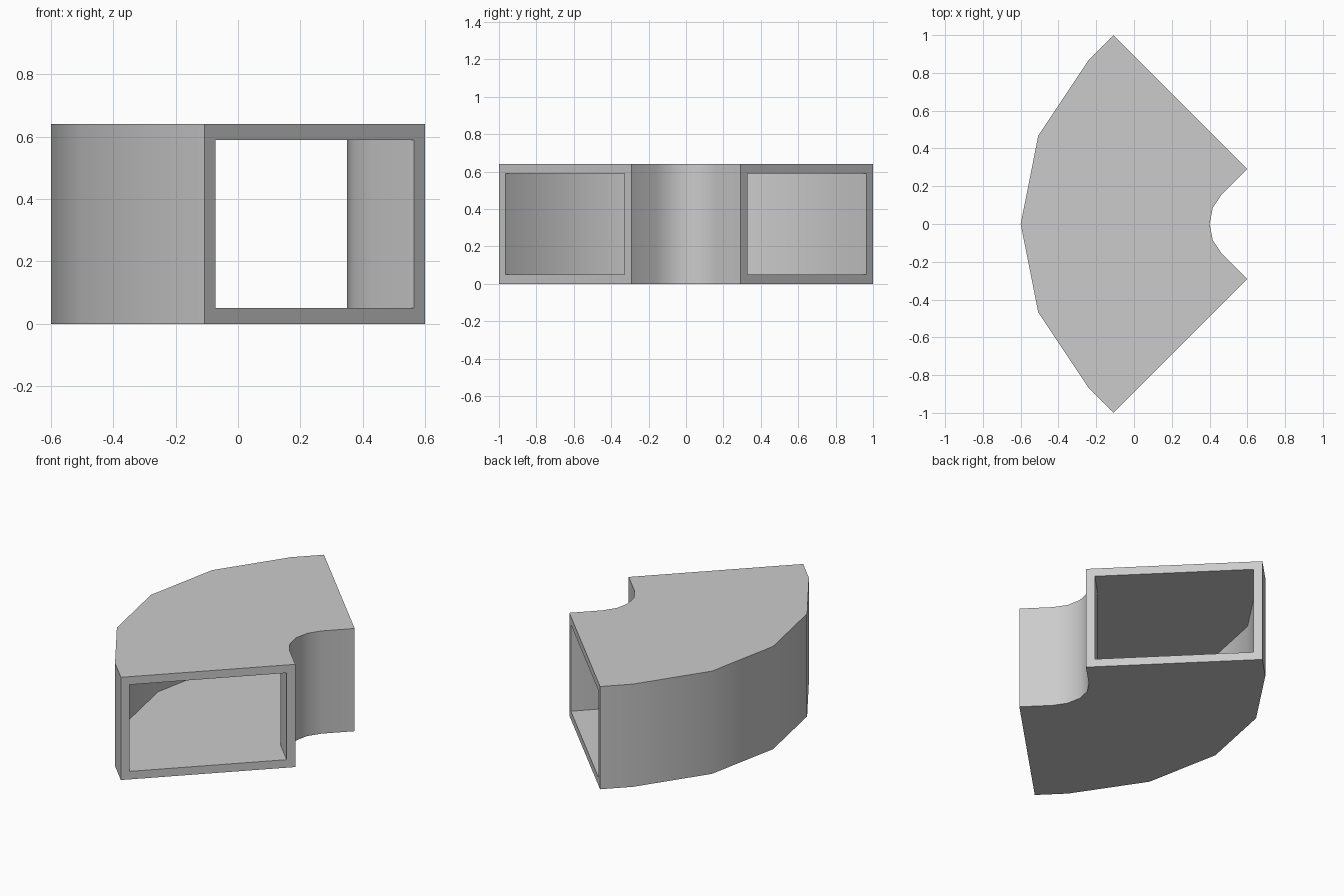
import bpy, bmesh
from math import sin, cos, radians

if "Cube" in bpy.data.objects:
    bpy.data.objects.remove(bpy.data.objects["Cube"], do_unlink=True)

HEIGHT, WALL = 0.64, 0.05
CENTRE_X, R_IN, R_OUT = 0.624, 0.224, 1.224
STRAIGHT = 0.134  # x and y run of the straight collar at each end

metal = bpy.data.materials.new("duct grey")
metal.use_nodes = True
grey = (0.6, 0.6, 0.6, 1)
metal.diffuse_color = grey
metal.node_tree.nodes["Principled BSDF"].inputs["Base Color"].default_value = grey

# Stations along the bend: collar end, arc steps, collar end
stations = [(-45, STRAIGHT)] + [(a, 0) for a in (-45, -22.5, 0, 22.5, 45)] + [(45, STRAIGHT)]


def section(bm, angle, run, inset):
    """Rectangular cross-section of the duct, shrunk by inset."""
    a = radians(angle)
    side = 1 if angle > 0 else -1
    ring = []
    for r, z in ((R_IN + inset, inset), (R_OUT - inset, inset),
                 (R_OUT - inset, HEIGHT - inset), (R_IN + inset, HEIGHT - inset)):
        ring.append(bm.verts.new((CENTRE_X - r * cos(a) + run, r * sin(a) + side * run, z)))
    return ring


def bridge(bm, a, b):
    for i in range(4):
        j = (i + 1) % 4
        bm.faces.new((a[i], a[j], b[j], b[i]))


# Hollow elbow: outer skin, inner skin and the two end rims
bm = bmesh.new()
outer = [section(bm, a, run, 0) for a, run in stations]
inner = [section(bm, a, run, WALL) for a, run in stations]
for skin in (outer, inner):
    for a, b in zip(skin, skin[1:]):
        bridge(bm, a, b)
for end in (0, -1):
    bridge(bm, outer[end], inner[end])
bmesh.ops.recalc_face_normals(bm, faces=bm.faces)

mesh = bpy.data.meshes.new("duct_elbow")
bm.to_mesh(mesh)
bm.free()
mesh.materials.append(metal)
duct = bpy.data.objects.new("duct_elbow", mesh)
bpy.context.collection.objects.link(duct)

# Smooth the curved walls, keep the box edges crisp
bpy.ops.object.select_all(action="DESELECT")
duct.select_set(True)
bpy.context.view_layer.objects.active = duct
bpy.ops.object.shade_smooth_by_angle(angle=radians(30))
